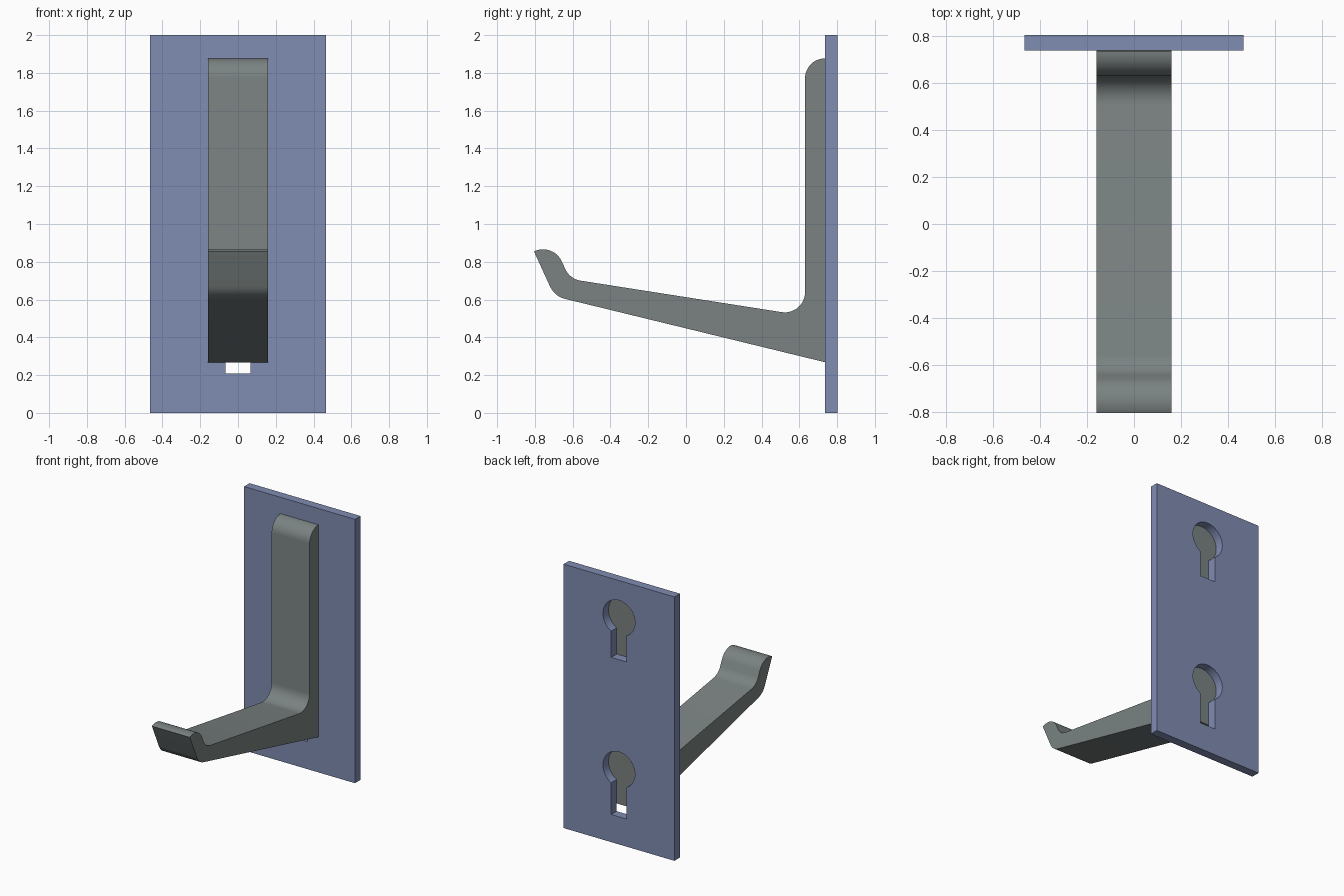
import bpy, bmesh, math
from mathutils import Vector, Matrix

if "Cube" in bpy.data.objects:
    bpy.data.objects.remove(bpy.data.objects["Cube"])


def material(name, rgb):
    m = bpy.data.materials.new(name)
    m.diffuse_color = (*rgb, 1)
    m.use_nodes = True
    m.node_tree.nodes["Principled BSDF"].inputs["Base Color"].default_value = m.diffuse_color
    return m


def arc(cx, cy, r, a0, a1, n=16):
    return [(cx + r * math.cos(math.radians(a0 + (a1 - a0) * i / n)),
             cy + r * math.sin(math.radians(a0 + (a1 - a0) * i / n))) for i in range(n + 1)]


def fillet(prev, corner, nxt, r, n=12):
    """Points of a tangent arc that rounds off a corner."""
    p, c, q = Vector(prev), Vector(corner), Vector(nxt)
    u, v = (p - c).normalized(), (q - c).normalized()
    half = u.angle(v) / 2
    centre = c + (u + v).normalized() * r / math.sin(half)
    start = c + u * r / math.tan(half) - centre
    end = c + v * r / math.tan(half) - centre
    sweep = math.atan2(start.x * end.y - start.y * end.x, start.dot(end))
    return [tuple(centre + Matrix.Rotation(sweep * i / n, 2) @ start) for i in range(n + 1)]


def extrude_outline(name, loops, thickness, location, rotation, mat):
    """Solid from a flat outline; loops after the first are holes."""
    curve = bpy.data.curves.new(name + "_outline", 'CURVE')
    curve.dimensions = '2D'
    curve.fill_mode = 'BOTH'
    curve.extrude = thickness / 2
    for loop in loops:
        s = curve.splines.new('POLY')
        s.points.add(len(loop) - 1)
        for point, (x, y) in zip(s.points, loop):
            point.co = (x, y, 0, 1)
        s.use_cyclic_u = True
    temp = bpy.data.objects.new(name + "_temp", curve)
    bpy.context.collection.objects.link(temp)
    mesh = bpy.data.meshes.new_from_object(temp.evaluated_get(bpy.context.evaluated_depsgraph_get()))
    bpy.data.objects.remove(temp)
    bm = bmesh.new()
    bm.from_mesh(mesh)
    bmesh.ops.remove_doubles(bm, verts=bm.verts, dist=1e-5)
    bmesh.ops.recalc_face_normals(bm, faces=bm.faces)
    bm.to_mesh(mesh)
    bm.free()
    mesh.materials.clear()
    mesh.materials.append(mat)
    mesh.name = name
    ob = bpy.data.objects.new(name, mesh)
    bpy.context.collection.objects.link(ob)
    ob.location, ob.rotation_euler = location, rotation
    bpy.ops.object.select_all(action='DESELECT')
    ob.select_set(True)
    bpy.context.view_layer.objects.active = ob
    bpy.ops.object.shade_smooth_by_angle(angle=math.radians(30))
    return ob


blue = material("slate_blue", (0.215, 0.262, 0.445))
grey = material("steel_grey", (0.195, 0.225, 0.222))


# Back plate with two keyhole slots
def keyhole(z_centre, z_bottom, r=0.134, w=0.065):
    a = math.degrees(math.asin(w / r))
    return arc(0, z_centre, r, -90 + a, 270 - a, 40) + [(-w, z_bottom), (w, z_bottom)]


W, BACK, FRONT = 0.465, 0.803, 0.737
plate = [(-W, 0), (W, 0), (W, 2), (-W, 2)]
extrude_outline("back_plate", [plate, keyhole(1.716, 1.40), keyhole(0.567, 0.209)],
                BACK - FRONT, (0, (BACK + FRONT) / 2, 0), (math.pi / 2, 0, 0), blue)

# Hook: side profile (depth, height), with rounded bends and a curled tip
root, heel, tip = (FRONT, 0.268), (-0.696, 0.617), (-0.805, 0.855)
dip, elbow, crown = (-0.615, 0.709), (0.63, 0.514), (0.63, 1.877)
curl = arc(-0.757, 0.757, 0.109, 116, 24.6)
profile = ([root] + fillet(root, heel, tip, 0.12) + curl
           + fillet(curl[-1], dip, elbow, 0.107)
           + fillet(dip, elbow, crown, 0.107)
           + fillet(elbow, crown, (FRONT, 1.877), 0.1065))
extrude_outline("hook", [profile], 0.318, (0, 0, 0), (math.pi / 2, 0, math.pi / 2), grey)
